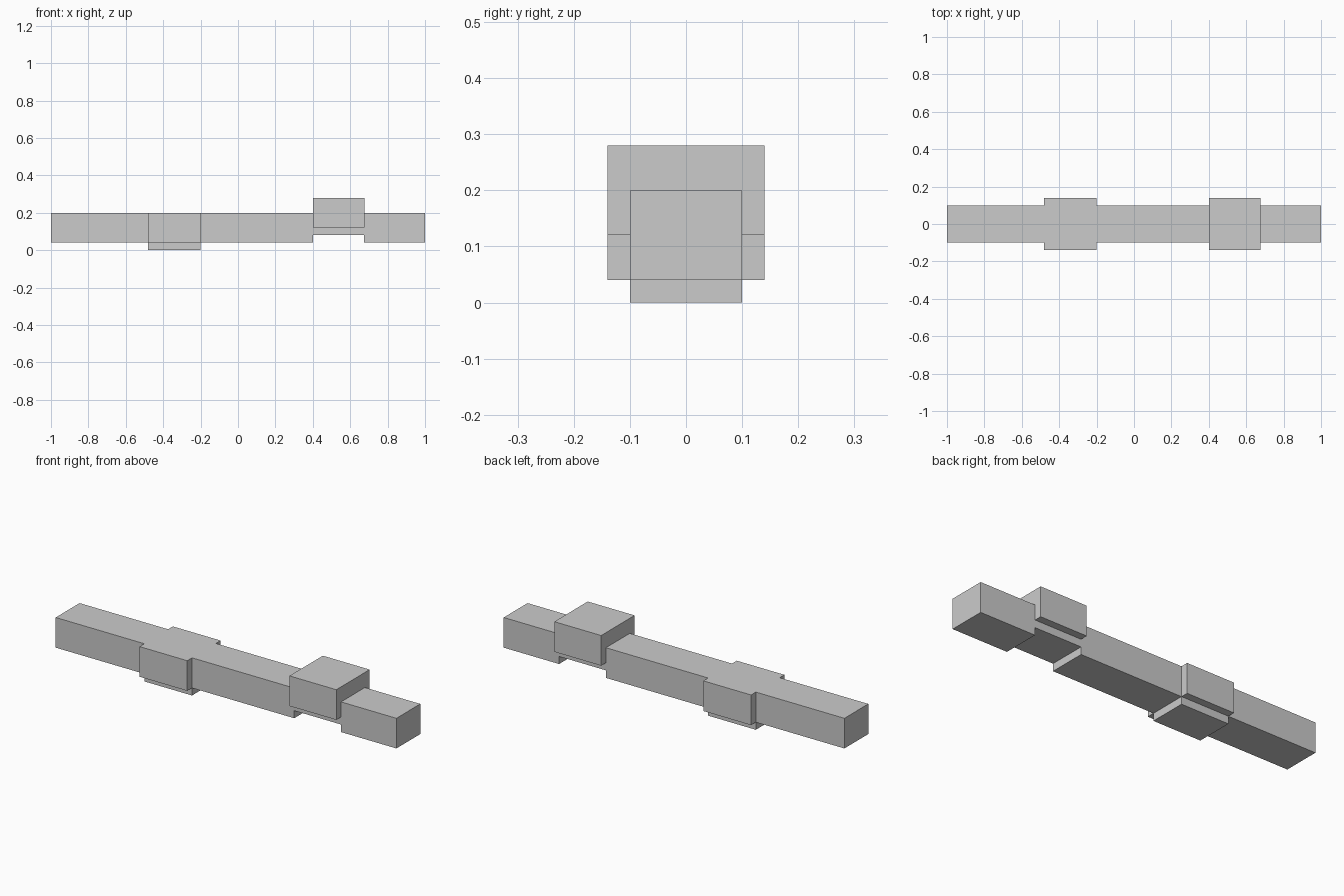
import bpy
import bmesh

cube = bpy.data.objects.get("Cube")
if cube:
    bpy.data.objects.remove(cube, do_unlink=True)


def extruded_profile(name, outline, half_depth):
    """Extrude an x-z outline symmetrically along y."""
    bm = bmesh.new()
    face = bm.faces.new([bm.verts.new((x, -half_depth, z)) for x, z in outline])
    result = bmesh.ops.extrude_face_region(bm, geom=[face])
    back = [v for v in result["geom"] if isinstance(v, bmesh.types.BMVert)]
    bmesh.ops.translate(bm, verts=back, vec=(0, 2 * half_depth, 0))
    bmesh.ops.recalc_face_normals(bm, faces=bm.faces)
    mesh = bpy.data.meshes.new(name)
    bm.to_mesh(mesh)
    bm.free()
    obj = bpy.data.objects.new(name, mesh)
    bpy.context.collection.objects.link(obj)
    return obj


bottom, top, step = 0.04, 0.20, 0.04
low_start, low_end = -0.48, -0.20
high_start, high_end = 0.40, 0.675

# Beam with a lowered section on one side and a raised notch on the other
extruded_profile("beam", [
    (-1, bottom),
    (low_start, bottom), (low_start, bottom - step),
    (low_end, bottom - step), (low_end, bottom),
    (high_start, bottom), (high_start, bottom + step),
    (high_end, bottom + step), (high_end, bottom),
    (1, bottom), (1, top),
    (low_end, top), (low_end, top - step),
    (low_start, top - step), (low_start, top),
    (-1, top),
], 0.10)

# Wide collars wrapped around both stepped sections
for name, x0, x1, z0, z1 in (
    ("lower_collar", low_start, low_end, bottom, top),
    ("upper_collar", high_start, high_end, bottom + 2 * step, top + 2 * step),
):
    extruded_profile(name, [(x0, z0), (x1, z0), (x1, z1), (x0, z1)], 0.14)
